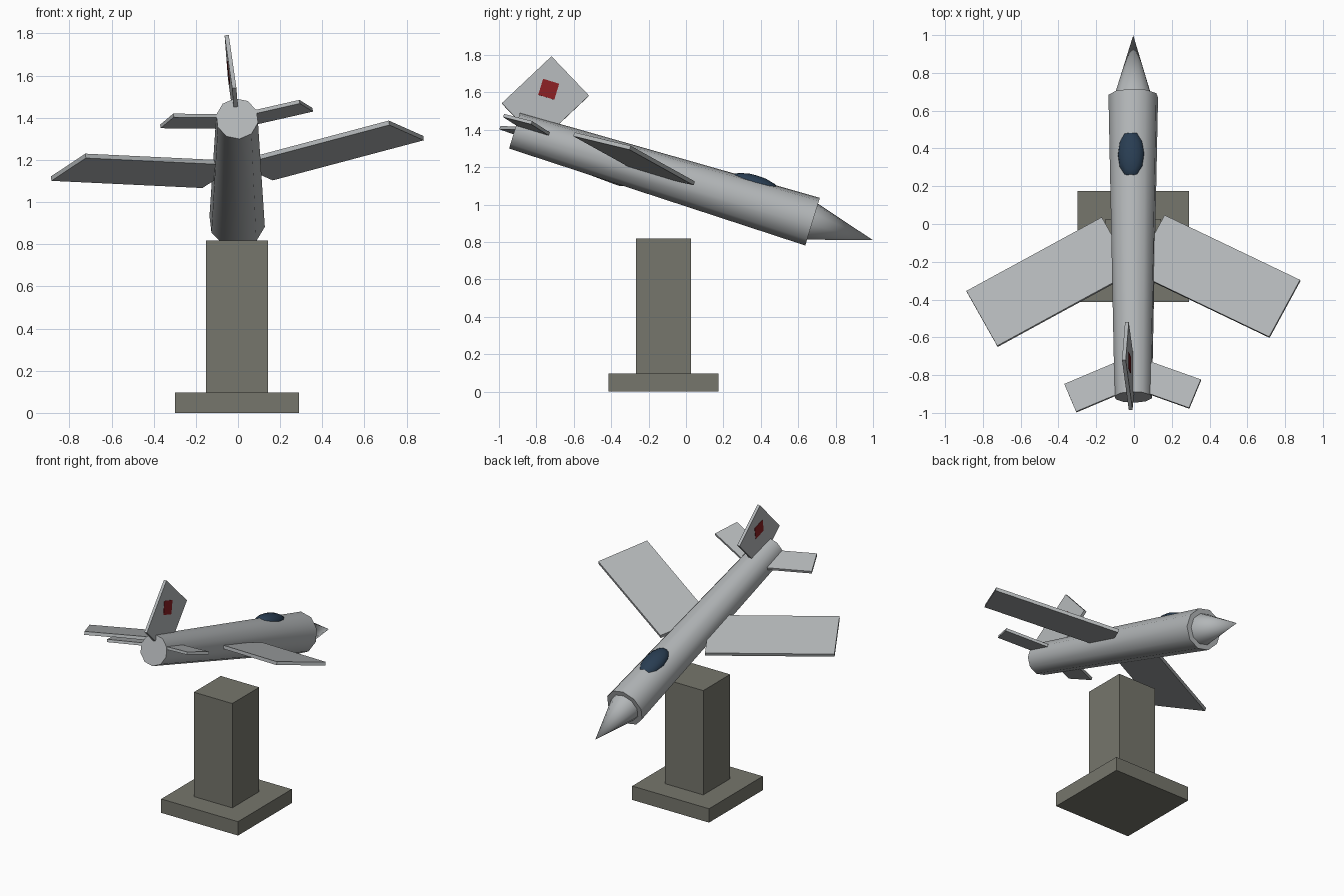
import bpy
import bmesh
from math import radians
from mathutils import Matrix, Vector

if "Cube" in bpy.data.objects:
    bpy.data.objects.remove(bpy.data.objects["Cube"], do_unlink=True)


def material(name, rgb):
    m = bpy.data.materials.new(name)
    m.use_nodes = True
    m.diffuse_color = (*rgb, 1)
    m.node_tree.nodes["Principled BSDF"].inputs["Base Color"].default_value = (*rgb, 1)
    return m


GREY = material("light grey metal", (0.45, 0.47, 0.48))
STONE = material("olive grey stone", (0.18, 0.18, 0.15))
RED = material("dark red paint", (0.25, 0.013, 0.016))
GLASS = material("dark blue glass", (0.022, 0.047, 0.085))

# The aircraft dives nose down with a slight bank; all its parts share this frame
CENTRE = Vector((-0.004, -0.12, 1.152))
PLANE = (Matrix.Translation(CENTRE) @ Matrix.Rotation(radians(-17), 4, 'X')
         @ Matrix.Rotation(radians(-6.5), 4, 'Y'))
ALONG_Y = Matrix.Rotation(radians(-90), 4, 'X')
HALF = 0.833


def finish(bm, name, mat, matrix, smooth=False):
    mesh = bpy.data.meshes.new(name)
    bmesh.ops.recalc_face_normals(bm, faces=bm.faces)
    bm.to_mesh(mesh)
    bm.free()
    mesh.materials.append(mat)
    ob = bpy.data.objects.new(name, mesh)
    bpy.context.collection.objects.link(ob)
    ob.matrix_world = matrix
    if smooth:
        bpy.ops.object.select_all(action='DESELECT')
        ob.select_set(True)
        bpy.context.view_layer.objects.active = ob
        bpy.ops.object.shade_smooth_by_angle(angle=radians(50))
    return ob


def box(name, mat, size, centre, rot=Matrix(), frame=Matrix()):
    bm = bmesh.new()
    bmesh.ops.create_cube(bm, size=1, matrix=Matrix.Diagonal((*size, 1)))
    return finish(bm, name, mat, frame @ Matrix.Translation(centre) @ rot)


def cone(name, mat, r_back, r_front, length, y):
    bm = bmesh.new()
    bmesh.ops.create_cone(bm, cap_ends=True, segments=10, radius1=r_back,
                          radius2=r_front, depth=length, matrix=ALONG_Y)
    bmesh.ops.remove_doubles(bm, verts=bm.verts, dist=0.0001)
    return finish(bm, name, mat, PLANE @ Matrix.Translation((0, y, 0)), smooth=True)


# Pedestal
box("pedestal_base", STONE, (0.588, 0.588, 0.096), (CENTRE.x, CENTRE.y, 0.048))
box("pedestal_column", STONE, (0.294, 0.294, 0.722), (CENTRE.x, CENTRE.y, 0.457))

# Fuselage and nose
cone("fuselage", GREY, 0.101, 0.134, 2 * HALF, 0)
cone("nose_cone", GREY, 0.101, 0, 0.337, HALF + 0.337 / 2)

# Swept wings and tailplanes on both sides
for side, label in ((1, "left"), (-1, "right")):
    sweep = Matrix.Rotation(radians(-28 * side), 4, 'Z')
    box(label + "_wing", GREY, (0.817, 0.35, 0.022), (0.446 * side, -0.178, -0.008), sweep, PLANE)
    sweep = Matrix.Rotation(radians(-22 * side), 4, 'Z')
    box(label + "_tailplane", GREY, (0.333, 0.167, 0.018), (0.178 * side, -0.773, 0.026), sweep, PLANE)

# Tail fin with a red square on both faces
box("tail_fin", GREY, (0.02, 0.291, 0.367), (0, -0.724, 0.208),
    Matrix.Rotation(radians(-29.5), 4, 'X'), PLANE)
for side, label in ((1, "left"), (-1, "right")):
    box(label + "_fin_marking", RED, (0.004, 0.09, 0.09), (0.0105 * side, -0.723, 0.265), frame=PLANE)

# Canopy
bm = bmesh.new()
bmesh.ops.create_uvsphere(bm, u_segments=12, v_segments=8, radius=1,
                          matrix=Matrix.Diagonal((0.071, 0.139, 0.05, 1)))
finish(bm, "canopy", GLASS, PLANE @ Matrix.Translation((0, 0.48, 0.1)), smooth=True)
